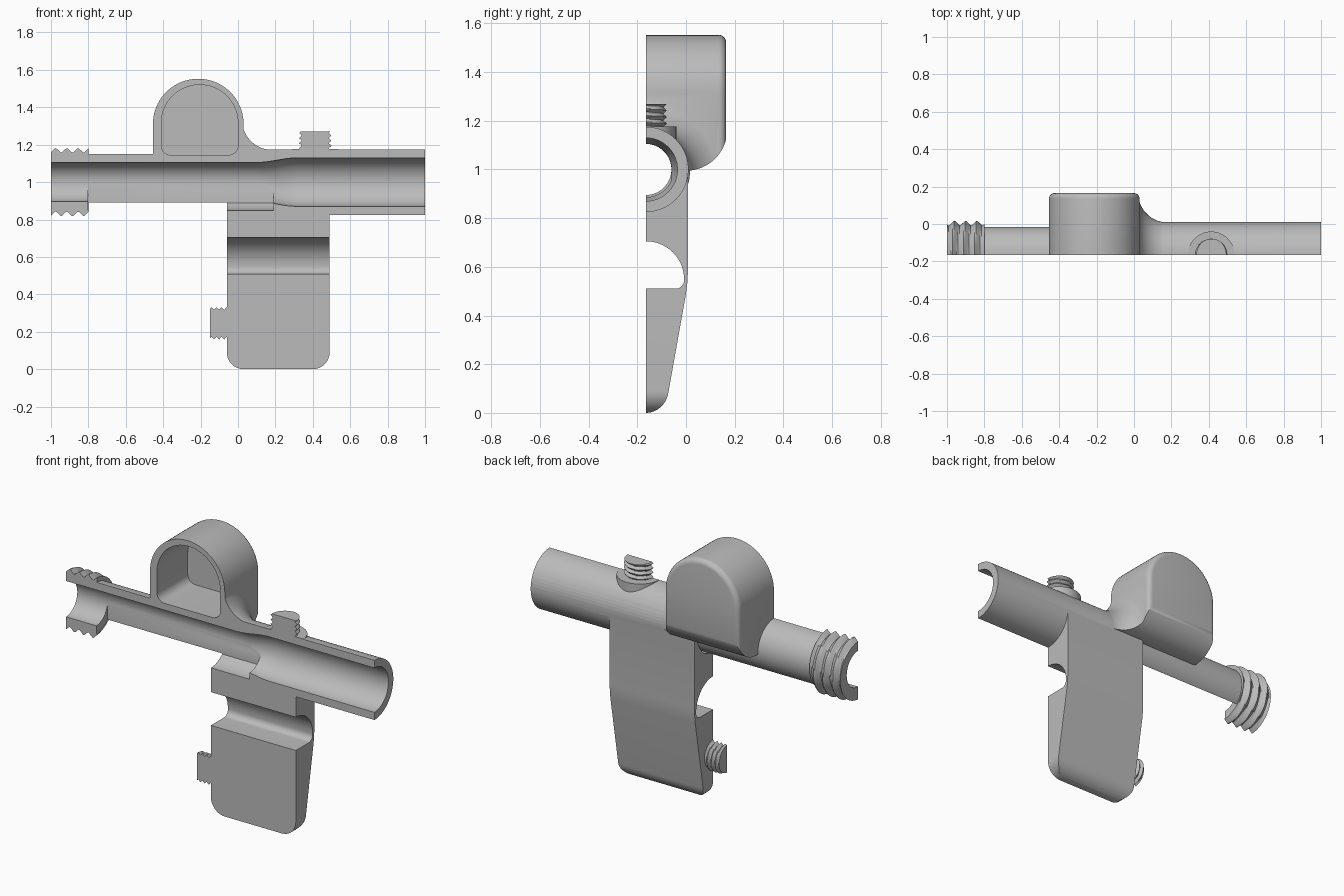
import bpy, bmesh
from math import sin, cos, pi, radians, tau
from mathutils import Matrix, Vector

cube = bpy.data.objects.get("Cube")
if cube:
    bpy.data.objects.remove(cube, do_unlink=True)

CUT = -0.165                                   # section plane, also the bore axis in y
BORE_AXIS = Matrix.Translation((0, CUT, 1))
UPRIGHT = Matrix.Rotation(radians(-90), 4, 'Y')

grey = bpy.data.materials.new("plain grey")
grey.use_nodes = True
grey.diffuse_color = (0.5, 0.5, 0.5, 1)
grey.node_tree.nodes["Principled BSDF"].inputs["Base Color"].default_value = (0.5, 0.5, 0.5, 1)


def finish(name, bm):
    bmesh.ops.recalc_face_normals(bm, faces=bm.faces)
    mesh = bpy.data.meshes.new(name)
    bm.to_mesh(mesh)
    bm.free()
    mesh.materials.append(grey)
    obj = bpy.data.objects.new(name, mesh)
    bpy.context.collection.objects.link(obj)
    return obj


def arc(cx, cy, rx, ry, start, end, steps=20):
    angles = [radians(start + (end - start) * i / steps) for i in range(steps + 1)]
    return [(cx + rx * cos(a), cy + ry * sin(a)) for a in angles]


def extrude(name, points, axis, low, high, rim=0):
    """Extrude an outline along x (points are y, z) or y (points are x, z)."""
    place = (lambda p: (low, p[0], p[1])) if axis == 'x' else (lambda p: (p[0], low, p[1]))
    step = Vector((high - low, 0, 0)) if axis == 'x' else Vector((0, high - low, 0))
    bm = bmesh.new()
    face = bm.faces.new([bm.verts.new(place(p)) for p in points])
    geom = bmesh.ops.extrude_face_region(bm, geom=[face], use_keep_orig=True)["geom"]
    bmesh.ops.translate(bm, vec=step, verts=[g for g in geom if isinstance(g, bmesh.types.BMVert)])
    if rim:
        edges = [g for g in geom if isinstance(g, bmesh.types.BMEdge)]
        bmesh.ops.bevel(bm, geom=edges, offset=rim, segments=6, profile=0.5, affect='EDGES')
    return finish(name, bm)


def lathe(name, stations, matrix, pitch=0, depth=0, sides=64):
    """Turn (distance, radius) stations round a local x axis, with an optional thread."""
    bm = bmesh.new()
    rings = []
    for x, radius in stations:
        ring = []
        for i in range(sides):
            r = radius
            if pitch:
                r += depth * abs(2 * ((x / pitch + i / sides) % 1) - 1)
            a = tau * i / sides
            ring.append(bm.verts.new(matrix @ Vector((x, r * cos(a), r * sin(a)))))
        rings.append(ring)
    for a, b in zip(rings, rings[1:]):
        for i in range(sides):
            j = (i + 1) % sides
            bm.faces.new((a[i], a[j], b[j], b[i]))
    bm.faces.new(rings[0])
    bm.faces.new(rings[-1])
    return finish(name, bm)


def thread(name, low, high, root, depth, pitch, matrix):
    steps = round((high - low) / pitch * 8)
    stations = [(low + (high - low) * i / steps, root) for i in range(steps + 1)]
    return lathe(name, stations, matrix, pitch, depth)


def combine(target, other, operation):
    mod = target.modifiers.new(operation.lower(), 'BOOLEAN')
    mod.operation = operation
    mod.solver = 'EXACT'
    mod.object = other
    other.hide_render = True
    bpy.context.view_layer.objects.active = target
    bpy.ops.object.modifier_apply(modifier=mod.name)
    bpy.data.objects.remove(other, do_unlink=True)


# Main tube, stepped where it meets the stem
body = lathe("tube_and_stem_body", [(-0.85, 0.15), (-0.055, 0.15), (-0.055, 0.175), (1, 0.175)], BORE_AXIS)
end_thread = thread("end_thread", -1, -0.8, 0.155, 0.029, 0.06, BORE_AXIS)

# Boss and threaded stud on top
stud_axis = Matrix.Translation((0.413, CUT, 0)) @ UPRIGHT
boss = lathe("stud_boss", [(1.05, 0.125), (1.176, 0.125)], stud_axis)
stud = thread("top_stud", 1.1, 1.27, 0.071, 0.016, 0.027, stud_axis)

# Arched chamber with a flare running down to the tube
arch = [(-0.455, 0.9)] + arc(-0.2125, 1.31, 0.2425, 0.2425, 180, 0, 40) + [(0.03, 0.9)]
chamber = extrude("arched_chamber", arch, 'y', -0.4, 0.165, rim=0.03)
sweep = [(0.18 - 0.157 * cos(radians(a)), 0.33 - 0.157 * sin(radians(a))) for a in range(17, 91, 6)]
flare = lathe("chamber_flare", [(-0.02, sweep[0][1])] + sweep + [(0.18, 0.173)], BORE_AXIS)
combine(chamber, flare, 'UNION')
underside = [(-0.5, 0.995)] + arc(0, 1.165, 0.17, 0.17, -90, 0) + [(0.17, 1.8), (-0.5, 1.8)]
combine(chamber, extrude("chamber_underside", underside, 'x', -0.8, 0.8), 'INTERSECT')

# Tapered stem with rounded lower corners
front = arc(0.03, 0.09, 0.09, 0.09, 180, 270, 12) + arc(0.4, 0.09, 0.09, 0.09, 270, 360, 12)
front += [(0.49, 0.99), (-0.06, 0.99)]
stem = extrude("stem", front, 'y', -0.45, 0.5)
side = [(-0.55, 0)] + arc(-0.165, 0.1, 0.094, 0.1, -90, -8, 12)
side += [(0, 0.49), (0.005, 0.53), (0.008, 0.58), (0.008, 1.2), (-0.55, 1.2)]
combine(stem, extrude("stem_side", side, 'x', -0.4, 0.8), 'INTERSECT')

# Threaded stud on the side of the stem
side_stud = thread("side_stud", -0.15, -0.02, 0.071, 0.016, 0.027, Matrix.Translation((0, CUT, 0.245)))

for part in (end_thread, boss, stud, chamber, stem, side_stud):
    combine(body, part, 'UNION')

# Chamber cavity
hollow = arc(-0.205, 1.315, 0.205, 0.205, 180, 0, 40)
hollow += arc(-0.05, 1.195, 0.05, 0.05, 0, -90, 8) + arc(-0.36, 1.195, 0.05, 0.05, -90, -180, 8)
combine(body, extrude("cavity_cutter", hollow, 'y', -0.6, 0.12), 'DIFFERENCE')

# Bore that widens smoothly towards the left end
widen = [(0.1 + 0.22 * i / 12, 0.1175 - 0.0125 * cos(pi * i / 12)) for i in range(13)]
combine(body, lathe("bore_cutter", [(-1.2, 0.105)] + widen + [(1.2, 0.13)], BORE_AXIS), 'DIFFERENCE')

# Slot that opens the underside of the narrow tube
slot = [(CUT - 0.104, 1.003)] + arc(CUT, 1, 0.1525, 0.1525, 227, 313) + [(CUT + 0.104, 1.003)]
combine(body, extrude("slot_cutter", slot, 'x', -0.803, 0.19), 'DIFFERENCE')

# Domed recess across the stem
recess = [(-0.6, 0.51)] + arc(-0.043, 0.545, 0.035, 0.035, -90, 0, 8)
recess += arc(CUT, 0.55, 0.157, 0.155, 0, 90) + [(-0.6, 0.705)]
combine(body, extrude("recess_cutter", recess, 'x', -0.3, 0.8), 'DIFFERENCE')

# Section cut along the middle
section = [(-2, -1), (2, -1), (2, 3), (-2, 3)]
combine(body, extrude("section_cutter", section, 'y', -2, CUT), 'DIFFERENCE')

bpy.ops.object.select_all(action='DESELECT')
body.select_set(True)
bpy.context.view_layer.objects.active = body
bpy.ops.object.shade_smooth_by_angle(angle=radians(30))
